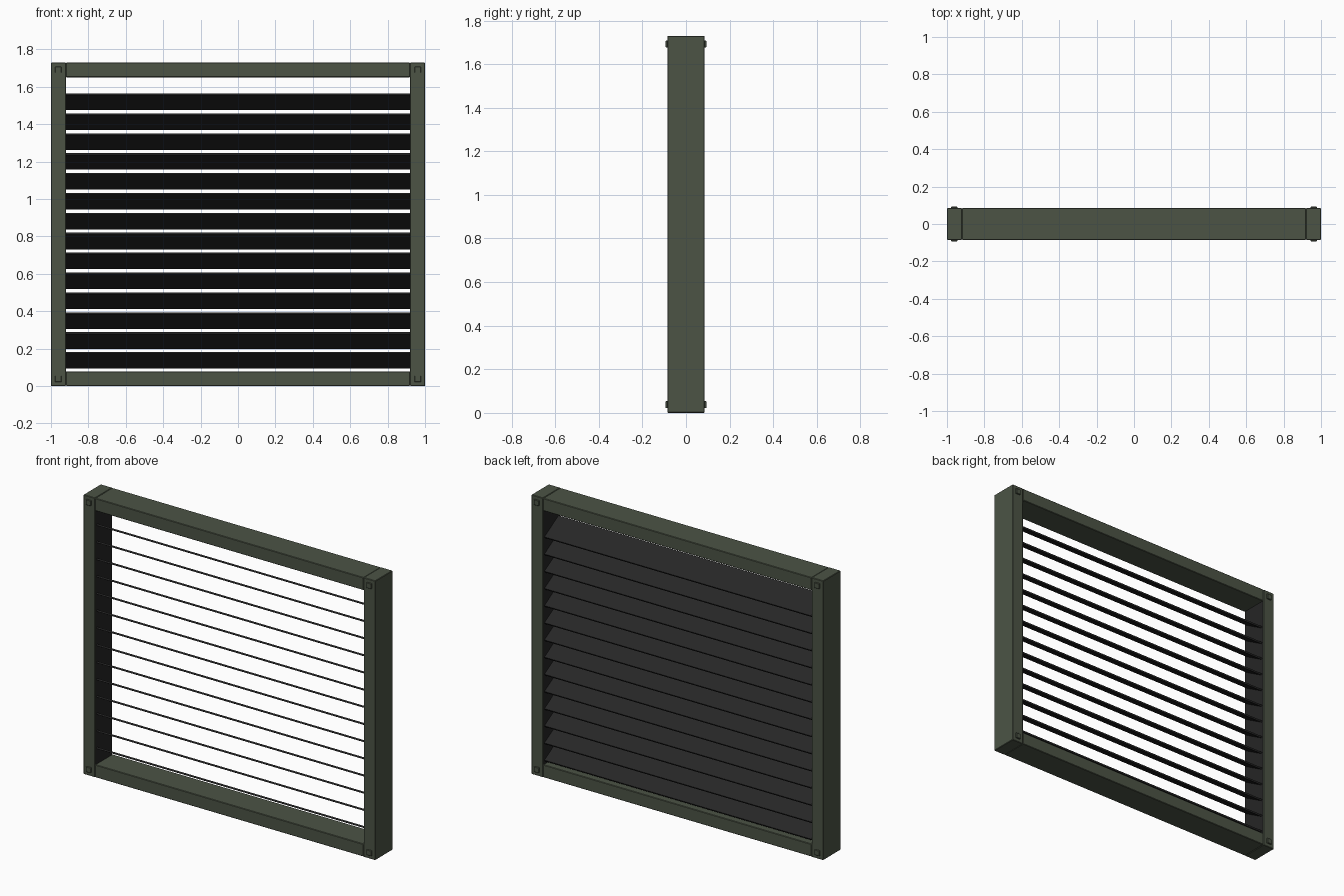
import bpy
import bmesh
from math import radians
from mathutils import Matrix, Vector

cube = bpy.data.objects.get("Cube")
if cube:
    bpy.data.objects.remove(cube, do_unlink=True)


def make_material(name, color):
    mat = bpy.data.materials.new(name)
    mat.use_nodes = True
    mat.diffuse_color = color
    bsdf = next(n for n in mat.node_tree.nodes if n.type == 'BSDF_PRINCIPLED')
    bsdf.inputs["Base Color"].default_value = color
    bsdf.inputs["Roughness"].default_value = 0.7
    return mat


olive = make_material("olive_green", (0.072, 0.088, 0.06, 1))
black = make_material("soft_black", (0.019, 0.019, 0.019, 1))


def box(name, center, size, mats, bevel=0.0, tilt=0.0, inner=None):
    """Box with optional bevel; faces pointing along 'inner' take the second material."""
    bm = bmesh.new()
    bmesh.ops.create_cube(bm, size=1, matrix=Matrix.Diagonal((*size, 1)))
    if bevel:
        bmesh.ops.bevel(bm, geom=bm.edges[:], offset=bevel, segments=1,
                        affect='EDGES')
    bm.normal_update()
    if inner:
        for face in bm.faces:
            if face.normal.dot(Vector(inner)) > 0.9:
                face.material_index = 1
    mesh = bpy.data.meshes.new(name)
    bm.to_mesh(mesh)
    bm.free()
    for mat in mats:
        mesh.materials.append(mat)
    obj = bpy.data.objects.new(name, mesh)
    obj.location = center
    obj.rotation_euler.x = tilt
    bpy.context.collection.objects.link(obj)
    return obj


HEIGHT = 1.73
DEPTH = 0.17
POST = 0.08
INNER = 1 - POST
EDGE = 0.003

# Side posts, black on the faces that hold the slats
for side, sx in (("left", 1), ("right", -1)):
    box(side + "_post", (sx * (1 - POST / 2), 0, HEIGHT / 2),
        (POST, DEPTH, HEIGHT), [olive, black], EDGE, inner=(-sx, 0, 0))

# Top and bottom rails
for name, z in (("bottom_rail", POST / 2), ("top_rail", HEIGHT - POST / 2)):
    box(name, (0, 0, z), (2 * INNER, DEPTH, POST - 0.002), [olive], EDGE)

# Corner bolts on the front and back of each post
for side, sx in (("left", 1), ("right", -1)):
    for face, sy in (("front", -1), ("back", 1)):
        for level, z in (("lower", 0.038), ("upper", HEIGHT - 0.038)):
            box(f"{face}_{level}_{side}_bolt", (sx * 0.961, sy * DEPTH / 2, z),
                (0.033, 0.016, 0.033), [olive], 0.002)

# Tilted louver slats, front edge high
SLATS = 14
FIRST, LAST = 0.1375, 1.52
for i in range(SLATS):
    z = FIRST + (LAST - FIRST) * i / (SLATS - 1)
    box(f"slat_{i + 1}", (0, 0, z), (2 * INNER, 0.16, 0.01), [black],
        tilt=radians(-30))
